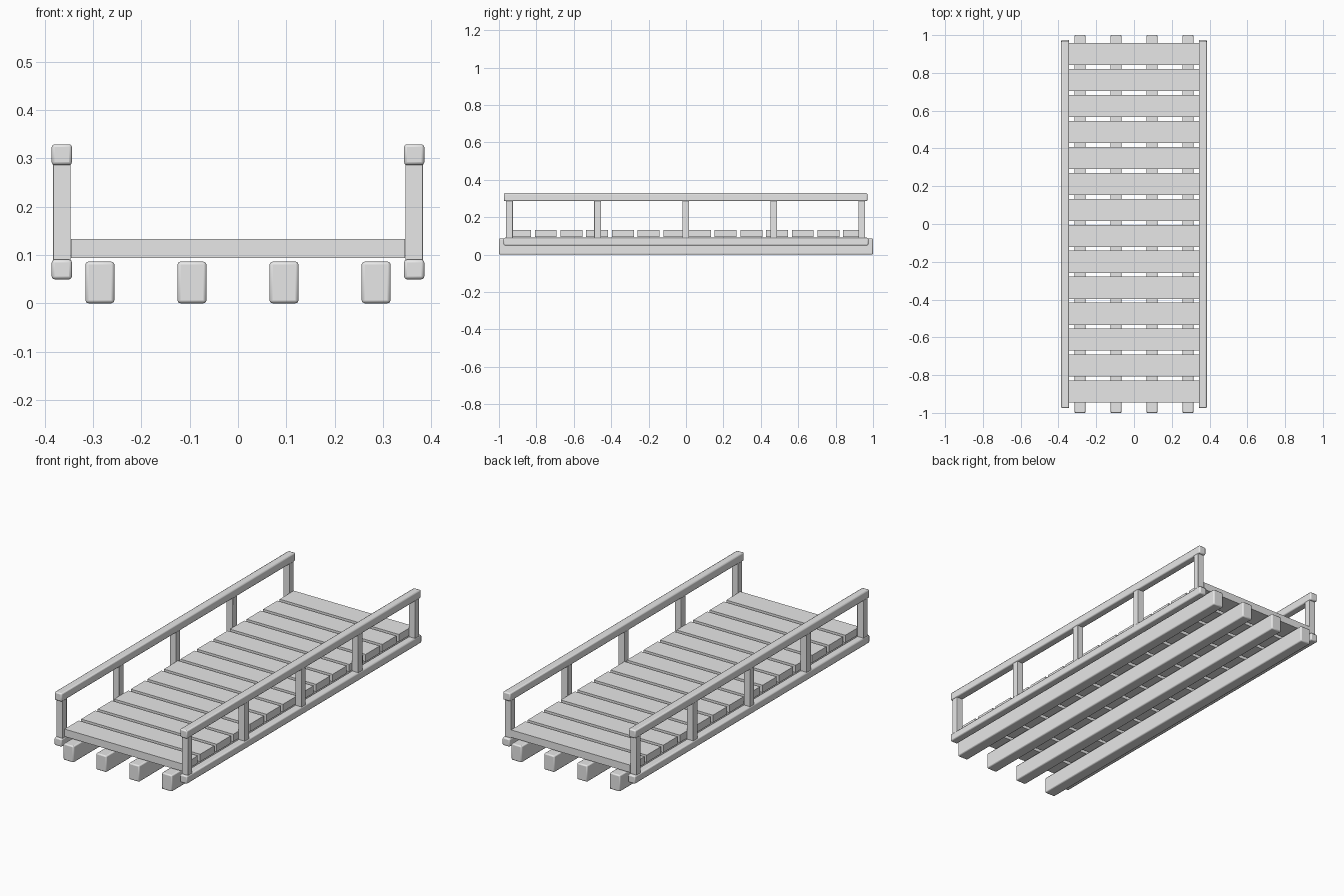
import bpy

cube = bpy.data.objects.get("Cube")
if cube:
    bpy.data.objects.remove(cube, do_unlink=True)

# Single pale grey material
grey = bpy.data.materials.new("pale_grey")
grey.use_nodes = True
colour = (0.8, 0.8, 0.8, 1)
grey.diffuse_color = colour
grey.node_tree.nodes["Principled BSDF"].inputs["Base Color"].default_value = colour


def box(name, centre, size, bevel=0.0):
    """Box with applied size and optional rounded edges."""
    bpy.ops.mesh.primitive_cube_add(size=1, location=centre)
    ob = bpy.context.object
    ob.name = name
    ob.scale = size
    bpy.ops.object.transform_apply(location=False, rotation=False, scale=True)
    ob.data.materials.append(grey)
    if bevel:
        mod = ob.modifiers.new("rounded_edges", "BEVEL")
        mod.width = bevel
        mod.segments = 2
        bpy.ops.object.shade_smooth_by_angle()
    return ob


# Long support beams under the deck
for i in range(4):
    box(f"support_beam_{i + 1}", ((i - 1.5) * 0.1905, 0, 0.043),
        (0.06, 2.0, 0.086), 0.006)

# Deck planks
PLANKS, PITCH = 14, 0.1374
for i in range(PLANKS):
    y = (i - (PLANKS - 1) / 2) * PITCH + 0.006
    box(f"deck_plank_{i + 1}", (0, y, 0.1135), (0.692, 0.117, 0.039))

# Railings on both sides
for side, s in (("left", 1), ("right", -1)):
    x = s * 0.3645
    box(f"{side}_lower_rail", (x, 0, 0.07), (0.042, 1.95, 0.041), 0.006)
    box(f"{side}_handrail", (x, -0.002, 0.3075), (0.042, 1.944, 0.043), 0.006)
    for i in range(5):
        box(f"{side}_post_{i + 1}", (x, (i - 2) * 0.471 - 0.002, 0.188),
            (0.036, 0.036, 0.204), 0.001)
